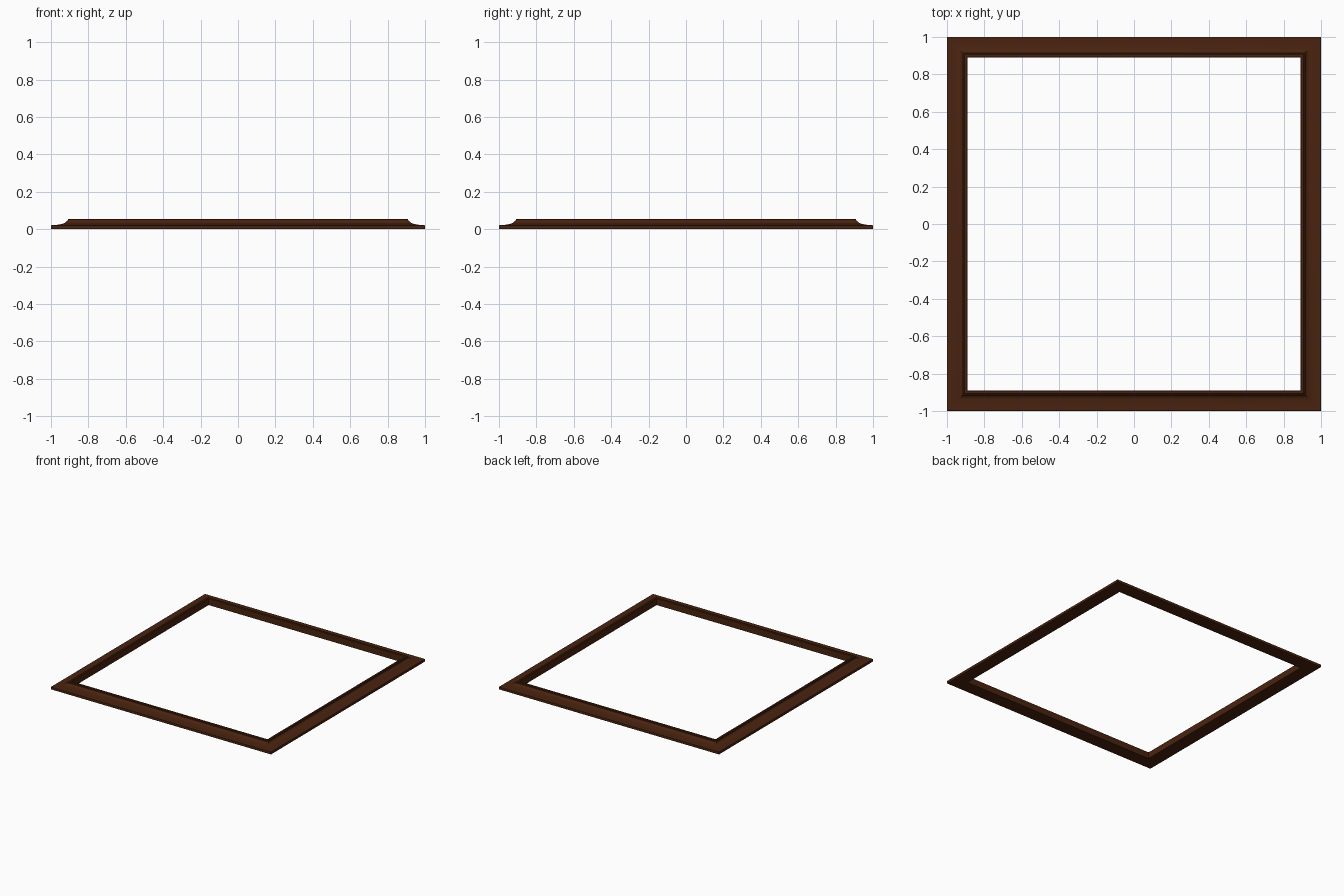
import bpy, bmesh, math

if "Cube" in bpy.data.objects:
    bpy.data.objects.remove(bpy.data.objects["Cube"])

wood = bpy.data.materials.new("dark brown wood")
wood.diffuse_color = (0.067, 0.017, 0.005, 1)
wood.use_nodes = True
wood.node_tree.nodes["Principled BSDF"].inputs["Base Color"].default_value = wood.diffuse_color

# Moulding cross-section: (distance from centre, height)
cove = [(0.985 - 0.07 * math.sin(a), 0.047 - 0.024 * math.cos(a))
        for a in [math.radians(90 * i / 8) for i in range(9)]]
profile = [(0.89, 0.0), (1.0, 0.0), (1.0, 0.02), (0.995, 0.023)] + cove + \
          [(0.909, 0.048), (0.909, 0.053), (0.906, 0.056), (0.894, 0.056), (0.89, 0.053)]

# Frame: sweep the section round four mitred corners
bm = bmesh.new()
rings = [[bm.verts.new((sx * d, sy * d, z)) for d, z in profile]
         for sx, sy in ((-1, -1), (1, -1), (1, 1), (-1, 1))]
n = len(profile)
for c in range(4):
    a, b = rings[c], rings[(c + 1) % 4]
    for i in range(n):
        j = (i + 1) % n
        bm.faces.new((a[i], b[i], b[j], a[j]))
bmesh.ops.recalc_face_normals(bm, faces=bm.faces[:])
mesh = bpy.data.meshes.new("picture_frame")
bm.to_mesh(mesh)
bm.free()
mesh.materials.append(wood)
frame = bpy.data.objects.new("picture_frame", mesh)
bpy.context.collection.objects.link(frame)
bpy.context.view_layer.objects.active = frame
frame.select_set(True)
bpy.ops.object.shade_smooth_by_angle(angle=math.radians(30))
